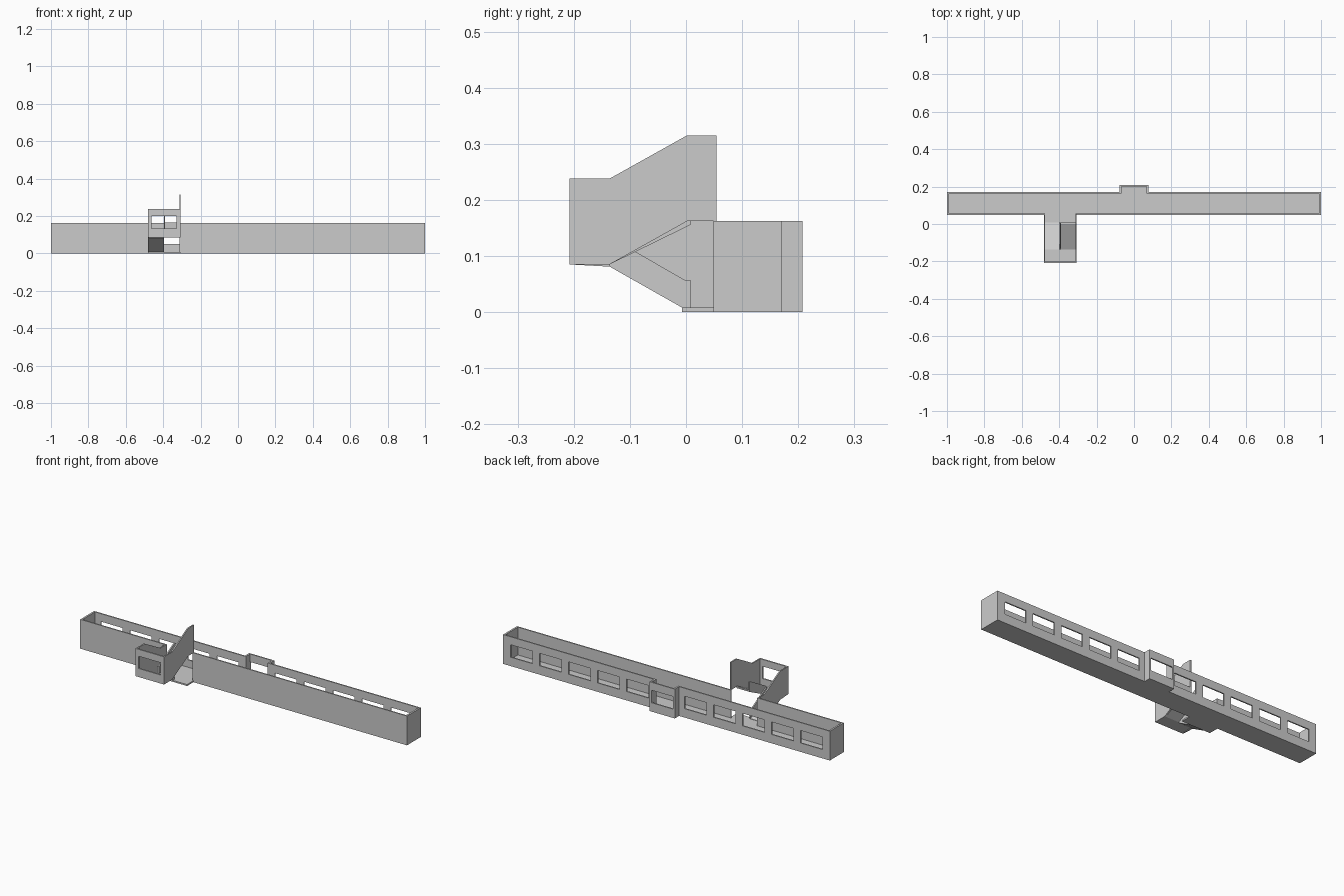
import bpy, bmesh

if "Cube" in bpy.data.objects:
    bpy.data.objects.remove(bpy.data.objects["Cube"])

def prism(name, pts, axis, a, b):
    """Extrude a 2D profile: axis 'x' takes (y, z) points, axis 'z' takes (x, y) points."""
    bm = bmesh.new()
    add_prism(bm, pts, axis, a, b)
    return finish(name, bm)

def add_prism(bm, pts, axis, a, b):
    def place(p, t):
        return (t, p[0], p[1]) if axis == 'x' else (p[0], p[1], t)
    face = bm.faces.new([bm.verts.new(place(p, a)) for p in pts])
    ext = bmesh.ops.extrude_face_region(bm, geom=[face])
    d = (b - a, 0, 0) if axis == 'x' else (0, 0, b - a)
    moved = [g for g in ext['geom'] if isinstance(g, bmesh.types.BMVert)]
    bmesh.ops.translate(bm, verts=moved, vec=d)

def finish(name, bm):
    bmesh.ops.recalc_face_normals(bm, faces=bm.faces)
    me = bpy.data.meshes.new(name)
    bm.to_mesh(me)
    bm.free()
    ob = bpy.data.objects.new(name, me)
    bpy.context.collection.objects.link(ob)
    return ob

def rect(x0, x1, y0, y1):
    return [(x0, y0), (x1, y0), (x1, y1), (x0, y1)]

def boxes(name, items):
    bm = bmesh.new()
    for x0, x1, y0, y1, z0, z1 in items:
        add_prism(bm, rect(x0, x1, y0, y1), 'z', z0, z1)
    return finish(name, bm)

def cut(ob, cutter):
    m = ob.modifiers.new("cut", 'BOOLEAN')
    m.operation, m.solver, m.object = 'DIFFERENCE', 'EXACT', cutter
    cutter.hide_render = True
    bpy.context.view_layer.objects.active = ob
    bpy.ops.object.modifier_apply(modifier=m.name)
    bpy.data.objects.remove(cutter)

def plan(t):
    """Corridor outline with the rear bay, inset by wall thickness t."""
    x, y0, y1, bay, y2 = 1 - t, 0.049 + t * 0.7, 0.171 - t * 0.7, 0.077 - t, 0.208 - t * 0.7
    return [(-x, y0), (x, y0), (x, y1), (bay, y1), (bay, y2), (-bay, y2), (-bay, y1), (-x, y1)]

XL, XR, XM = -0.482, -0.307, -0.395     # stair sides and middle
T = 0.007                               # wall thickness
PITCH, WIN = 0.1775, 0.067              # window spacing and half width

# roofless corridor with floor, rear windows and the stair doorway
corridor = prism("corridor", plan(0), 'z', 0, 0.162)
cut(corridor, prism("hollow", plan(0.01), 'z', 0.008, 0.3))
cut(corridor, boxes("window_holes", [
    (i * PITCH - WIN, i * PITCH + WIN, 0.15, 0.25, 0.049, 0.118) for i in range(-5, 6)]))
cut(corridor, boxes("doorway", [(XL + T, XR - T, 0.03, 0.08, 0.008, 0.3)]))

# ground slab at the foot of the stairs
boxes("stair_threshold", [(XL, XR, -0.007, 0.049, 0, 0.008)])

# stair outer side walls
prism("upper_side_wall", [(-0.208, 0.085), (-0.136, 0.085), (0.002, 0.162), (0.054, 0.162),
                          (0.054, 0.315), (0.002, 0.315), (-0.136, 0.238), (-0.208, 0.238)],
      'x', XR - T, XR)
prism("lower_side_wall", [(-0.208, 0.085), (-0.136, 0.081), (-0.007, 0.008), (0.049, 0.008),
                          (0.049, 0.162), (0.002, 0.162), (-0.136, 0.238), (-0.208, 0.238)],
      'x', XL, XL + T)

# landing floor and its windowed front wall
boxes("landing_floor", [(XL + T, XR - T, -0.2, -0.136, 0.085, 0.092)])
front = boxes("landing_front_wall", [(XL + T, XR - T, -0.208, -0.2, 0.085, 0.238)])
cut(front, boxes("landing_window", [(XM - WIN, XM + WIN, -0.25, -0.15, 0.132, 0.2)]))

# sloped flights
prism("lower_flight", [(-0.136, 0.081), (-0.136, 0.092), (0.009, 0.01), (0.009, 0.008),
                       (-0.007, 0.008)], 'x', XL + T, XM)
prism("upper_flight", [(-0.136, 0.085), (-0.136, 0.092), (0.0, 0.164), (0.009, 0.164),
                       (0.009, 0.156)], 'x', XM, XR - T)

# parapets between the flights
prism("lower_parapet", [(-0.136, 0.085), (-0.136, 0.134), (0.0, 0.056), (0.009, 0.056),
                        (0.009, 0.008), (-0.007, 0.012)], 'x', XM - T, XM)
prism("upper_parapet", [(-0.136, 0.085), (-0.136, 0.134), (0.0, 0.21), (0.009, 0.21),
                        (0.009, 0.158)], 'x', XM - 0.001, XM + T - 0.001)
